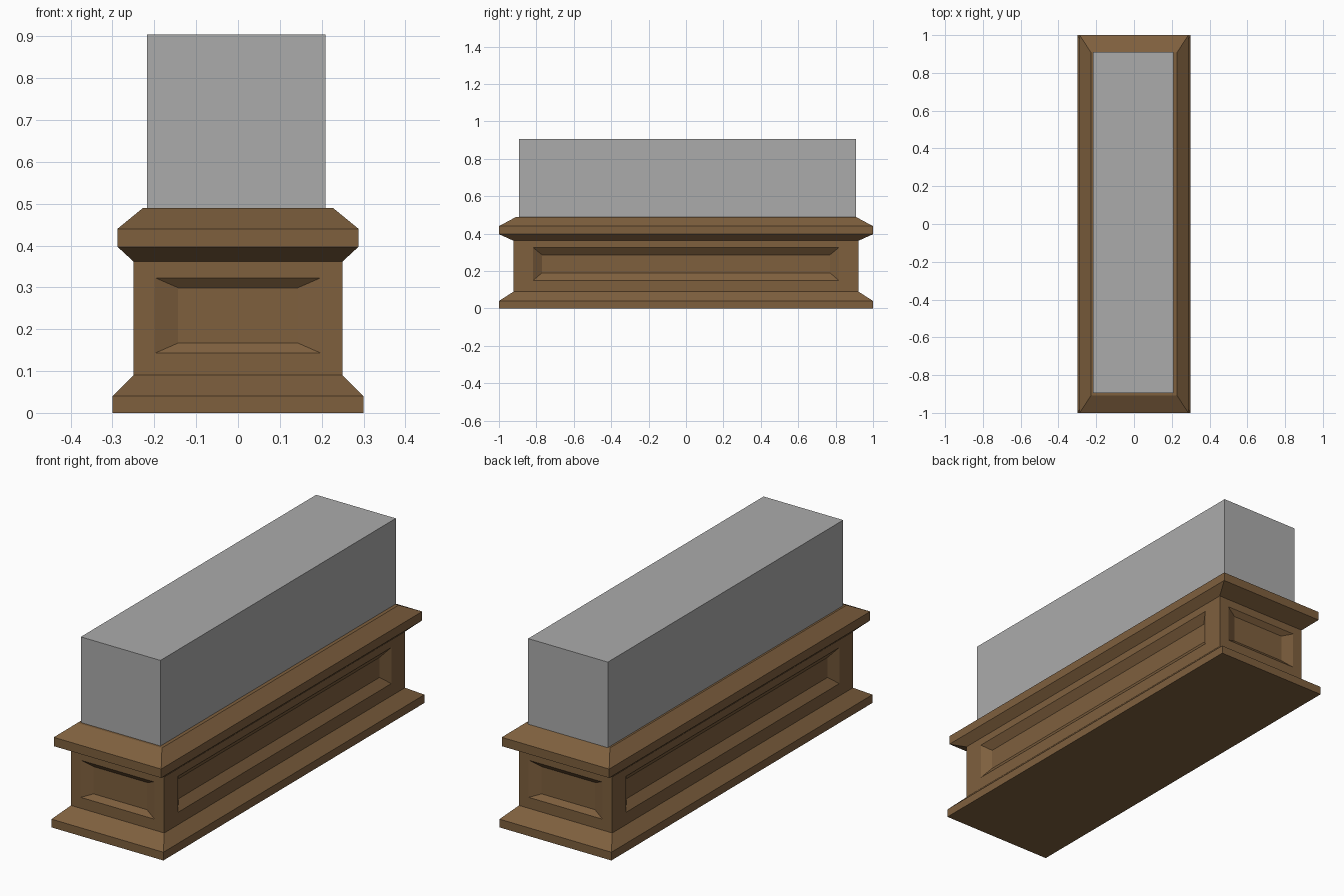
import bpy, bmesh
from mathutils import Vector

if "Cube" in bpy.data.objects:
    bpy.data.objects.remove(bpy.data.objects["Cube"])


def material(name, rgb):
    m = bpy.data.materials.new(name)
    m.diffuse_color = (*rgb, 1)
    m.use_nodes = True
    m.node_tree.nodes["Principled BSDF"].inputs["Base Color"].default_value = m.diffuse_color
    return m


wood = material("brown wood", (0.21, 0.116, 0.048))
stone = material("grey stone", (0.41, 0.41, 0.41))


def finish(name, bm, mat):
    bmesh.ops.remove_doubles(bm, verts=bm.verts, dist=1e-5)
    bmesh.ops.recalc_face_normals(bm, faces=bm.faces)
    me = bpy.data.meshes.new(name)
    bm.to_mesh(me)
    bm.free()
    me.materials.append(mat)
    ob = bpy.data.objects.new(name, me)
    bpy.context.collection.objects.link(ob)


def rect(bm, hx, hy, z):
    return [bm.verts.new((sx * hx, sy * hy, z))
            for sx, sy in ((-1, -1), (1, -1), (1, 1), (-1, 1))]


def bridge(bm, a, b):
    for i in range(4):
        j = (i + 1) % 4
        bm.faces.new((a[i], a[j], b[j], b[i]))


def stack(name, rows):
    """Closed moulding from (half x, half y, z) rows."""
    bm = bmesh.new()
    rings = [rect(bm, *r) for r in rows]
    for a, b in zip(rings, rings[1:]):
        bridge(bm, a, b)
    bm.faces.new(rings[0][::-1])
    bm.faces.new(rings[-1])
    finish(name, bm, wood)


# Plinth foot and cornice mouldings
stack("base_moulding", [(0.30, 1.0, 0), (0.30, 1.0, 0.04), (0.25, 0.922, 0.09)])
stack("cornice", [(0.25, 0.922, 0.362), (0.288, 1.0, 0.397),
                  (0.288, 1.0, 0.44), (0.227, 0.907, 0.49)])

# Body: four walls, each with a sunken bevelled panel
bm = bmesh.new()
HX, HY, Z0, Z1 = 0.25, 0.922, 0.09, 0.362


def wall(normal, dist, half, outer, inner, depth):
    n = Vector(normal)
    side = Vector((0, 0, 1)).cross(n)

    def ring(w, lo, hi, d):
        return [bm.verts.new(n * d + side * u + Vector((0, 0, z)))
                for u, z in ((-w, lo), (w, lo), (w, hi), (-w, hi))]

    rings = [ring(half, Z0, Z1, dist), ring(*outer, dist), ring(*inner, dist - depth)]
    for a, b in zip(rings, rings[1:]):
        bridge(bm, a, b)
    bm.faces.new(rings[-1])


for s in (-1, 1):
    wall((s, 0, 0), HX, HY, (0.817, 0.15, 0.325), (0.77, 0.19, 0.287), 0.03)
    wall((0, s, 0), HY, HX, (0.198, 0.143, 0.323), (0.143, 0.167, 0.299), 0.02)
finish("panelled_body", bm, wood)

# Upper block
bm = bmesh.new()
bmesh.ops.create_cube(bm, size=1)
for v in bm.verts:
    v.co = Vector((v.co.x * 0.427 - 0.004, v.co.y * 1.803 + 0.008,
                   0.6975 + v.co.z * 0.415))
finish("upper_block", bm, stone)
